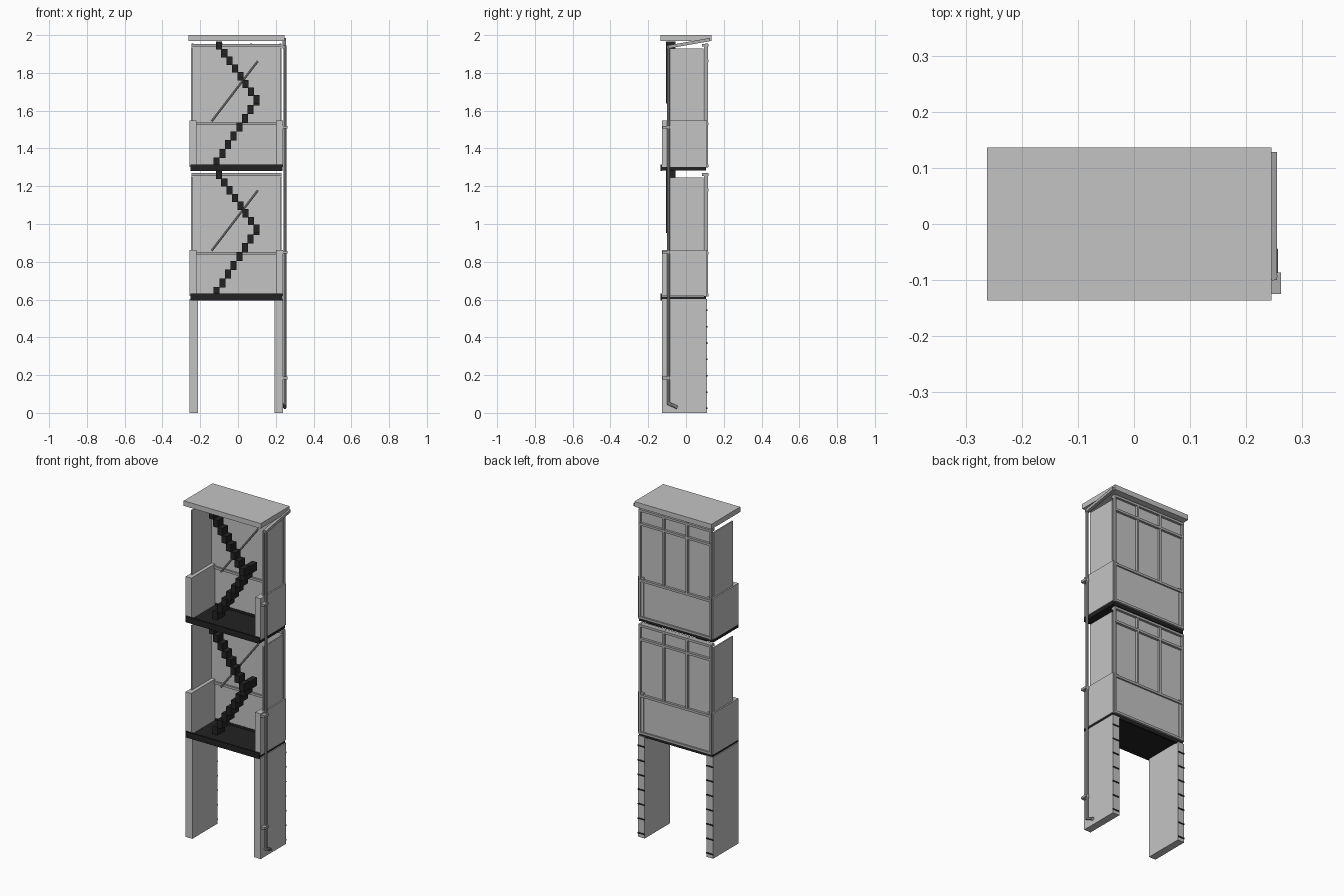
import bpy, math
from mathutils import Vector

if "Cube" in bpy.data.objects:
    bpy.data.objects.remove(bpy.data.objects["Cube"])


def mat(name, v):
    m = bpy.data.materials.new(name)
    m.diffuse_color = (v, v, v, 1)
    m.use_nodes = True
    m.node_tree.nodes["Principled BSDF"].inputs["Base Color"].default_value = m.diffuse_color
    return m


WALL = mat("light grey", 0.55)
FRAME = mat("mid grey", 0.42)
DARK = mat("near black", 0.016)


def mesh(name, verts, faces, m):
    me = bpy.data.meshes.new(name)
    me.from_pydata(verts, [], faces)
    me.materials.append(m)
    ob = bpy.data.objects.new(name, me)
    bpy.context.collection.objects.link(ob)
    return ob


def box(name, x, y, z, m):
    v = [(a, b, c) for a in x for b in y for c in z]
    f = [(0, 1, 3, 2), (4, 6, 7, 5), (0, 4, 5, 1), (2, 3, 7, 6), (0, 2, 6, 4), (1, 5, 7, 3)]
    return mesh(name, v, f, m)


def rod(name, a, b, r, m, n=8):
    a, b = Vector(a), Vector(b)
    bpy.ops.mesh.primitive_cylinder_add(vertices=n, radius=r, depth=(b - a).length, location=(a + b) / 2)
    ob = bpy.context.object
    ob.name = name
    ob.rotation_euler = (b - a).to_track_quat('Z', 'Y').to_euler()
    ob.data.materials.append(m)
    bpy.ops.object.shade_smooth_by_angle()


CX = -0.0085  # centre line of the tower


def pair(name, inner, outer, y, z, m):
    for s, side in ((-1, "left"), (1, "right")):
        box(f"{side}_{name}", sorted((CX + s * inner, CX + s * outer)), y, z, m)


# legs with dark joints on their back edges
pair("leg", 0.203, 0.247, (-0.127, 0.11), (0, 0.602), WALL)
for i in range(7):
    z = 0.02 + i * 0.0865
    pair("leg_joint", 0.203, 0.2475, (0.106, 0.1125), (z, z + 0.008), DARK)

for k, z0 in enumerate((0.6, 1.285)):
    # floor slab with raised lips
    x = (CX - 0.243, CX + 0.243)
    box("floor_slab", x, (-0.133, 0.105), (z0 + 0.003 - 0.006 * k, z0 + 0.017), DARK)
    box("floor_front_lip", x, (-0.135, -0.126), (z0 - 0.004, z0 + 0.031), DARK)
    box("floor_back_lip", x, (0.094, 0.106), (z0 - 0.002, z0 + 0.031), DARK)

    # solid parapets and thin upper side walls
    pair("parapet", 0.21, 0.247, (-0.127, 0.11), (z0 + 0.018, z0 + 0.263), WALL)
    pair("upper_wall", 0.231, 0.239, (-0.09, 0.092), (z0 + 0.26, z0 + 0.645), WALL)

    # back panels with frame outside
    box("back_lower_panel", (CX - 0.236, CX + 0.236), (0.096, 0.109), (z0 + 0.02, z0 + 0.245), WALL)
    box("back_upper_panel", (CX - 0.236, CX + 0.236), (0.096, 0.104), (z0 + 0.245, z0 + 0.668), WALL)
    for i in range(4):
        px = CX + (i - 1.5) * 0.1553
        low = 0.015 if i in (0, 3) else 0.25
        box("back_post", (px - 0.006, px + 0.006), (0.1, 0.117), (z0 + low, z0 + 0.67), FRAME)
    for h, y in ((0.024, 0.1), (0.245, 0.086), (0.58, 0.104), (0.662, 0.086)):
        box("back_rail", (CX - 0.238, CX + 0.238), (y, 0.118), (z0 + h - 0.007, z0 + h + 0.007), FRAME)

    # two stair flights
    n = 8
    for i in range(n):
        t = i / (n - 1)
        sx = -0.113 + 0.21 * t
        sz = z0 + 0.042 + 0.325 * t
        box("lower_step", (sx - 0.016, sx + 0.016), (-0.055, 0.018), (sz - 0.024, sz + 0.024), DARK)
        sx = 0.097 - 0.198 * t
        sz = z0 + 0.375 + 0.285 * t
        box("upper_step", (sx - 0.016, sx + 0.016), (-0.107, -0.055), (sz - 0.022, sz + 0.022), DARK)
    # handrail of the lower flight
    rod("handrail", (-0.14, 0.04, z0 + 0.258), (0.105, 0.04, z0 + 0.578), 0.006, FRAME)

# roof
box("roof", (CX - 0.2535, CX + 0.2535), (-0.136, 0.136), (1.97, 2.0), WALL)

# sloping gutter and downpipe
x0, x1 = 0.236, 0.255
v = [(x, y, z) for x in (x0, x1) for y, z in ((-0.1, 1.928), (0.128, 1.968), (0.128, 1.985), (-0.1, 1.945))]
mesh("gutter", v, [(0, 3, 2, 1), (4, 5, 6, 7), (0, 1, 5, 4), (1, 2, 6, 5), (2, 3, 7, 6), (3, 0, 4, 7)], FRAME)
rod("downpipe", (0.248, -0.093, 0.045), (0.248, -0.093, 1.945), 0.008, FRAME)
rod("downpipe_spout", (0.248, -0.096, 0.052), (0.248, -0.045, 0.028), 0.009, FRAME)
for z in (0.185, 0.85, 1.512):
    box("pipe_bracket", (0.236, 0.262), (-0.125, -0.086), (z - 0.007, z + 0.007), FRAME)
